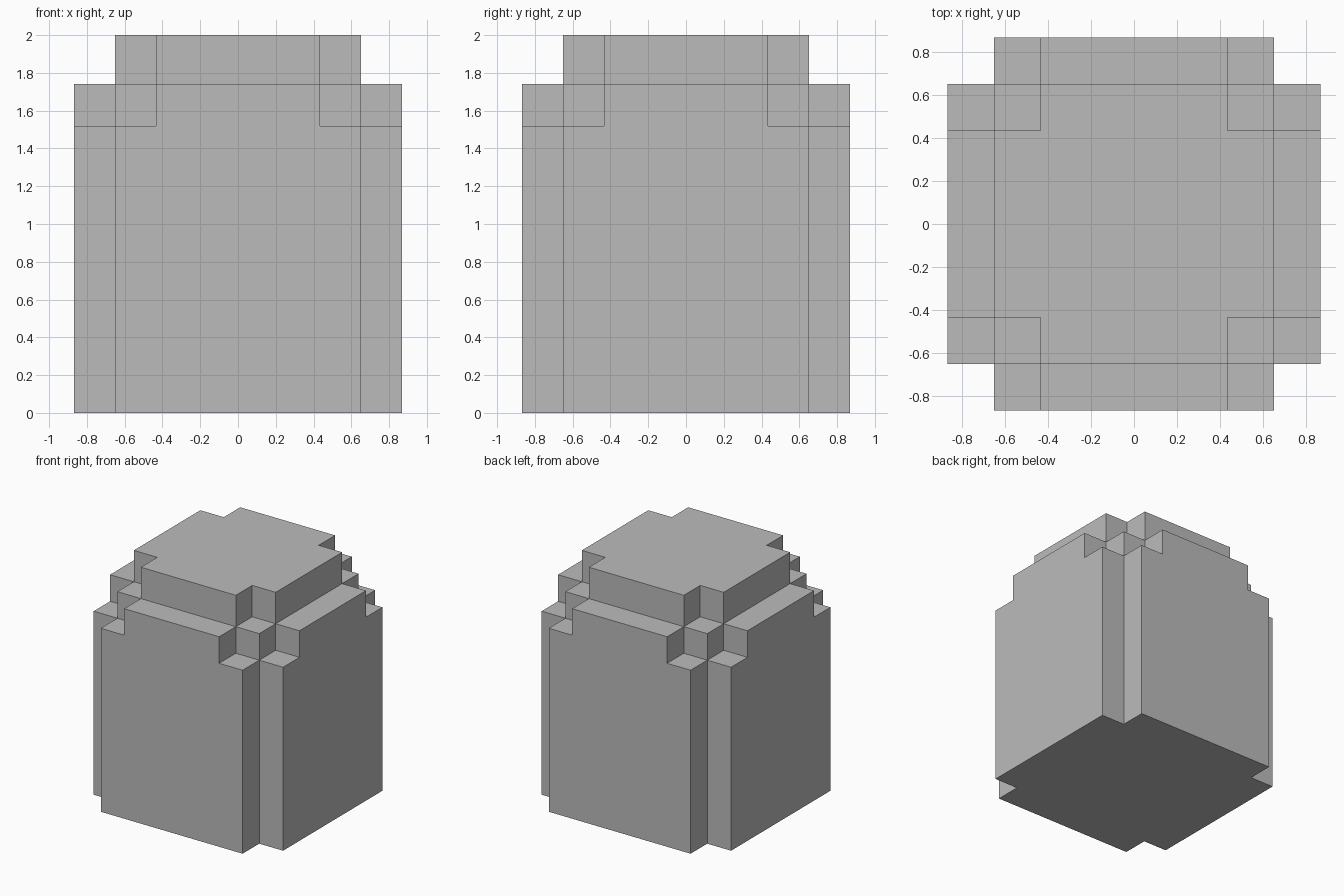
import bpy
import bmesh
import math
from mathutils import Vector

default = bpy.data.objects.get("Cube")
if default:
    bpy.data.objects.remove(default, do_unlink=True)

# Single flat colour
grey = bpy.data.materials.new("plain_grey")
grey.use_nodes = True
colour = (0.5, 0.5, 0.5, 1)
grey.diffuse_color = colour
grey.node_tree.nodes["Principled BSDF"].inputs["Base Color"].default_value = colour

# Cell boundaries across (x and y) and up (z)
HALF = (0.435, 0.65, 0.868)
ACROSS = [-h for h in reversed(HALF)] + list(HALF)
UP = (0, 1.52, 1.74, 2)
CUTS = (ACROSS, ACROSS, UP)


def filled(cell):
    """Corners step inwards: each layer up loses one more diagonal of cells."""
    i, j, k = cell
    if not (0 <= i < 5 and 0 <= j < 5 and 0 <= k < 3):
        return False
    return abs(i - 2) + abs(j - 2) + k <= 3


def add_side(bm, cell, axis, step):
    """Add the wall of a cell that faces along the given axis."""
    u, v = (axis + 1) % 3, (axis + 2) % 3
    corners = []
    for du, dv in ((0, 0), (1, 0), (1, 1), (0, 1)):
        p = Vector()
        p[axis] = CUTS[axis][cell[axis] + max(step, 0)]
        p[u] = CUTS[u][cell[u] + du]
        p[v] = CUTS[v][cell[v] + dv]
        corners.append(bm.verts.new(p))
    bm.faces.new(corners if step > 0 else corners[::-1])


# Stepped block: one closed skin around all filled cells
bm = bmesh.new()
cells = [(i, j, k) for i in range(5) for j in range(5) for k in range(3)]
for cell in filter(filled, cells):
    for axis in range(3):
        for step in (-1, 1):
            neighbour = list(cell)
            neighbour[axis] += step
            if not filled(neighbour):
                add_side(bm, cell, axis, step)

# Weld the skin and merge flat areas into single faces
bmesh.ops.remove_doubles(bm, verts=bm.verts, dist=0.001)
bmesh.ops.dissolve_limit(bm, angle_limit=math.radians(1), verts=bm.verts, edges=bm.edges)

mesh = bpy.data.meshes.new("stepped_block")
bm.to_mesh(mesh)
bm.free()
mesh.materials.append(grey)
block = bpy.data.objects.new("stepped_block", mesh)
bpy.context.collection.objects.link(block)
